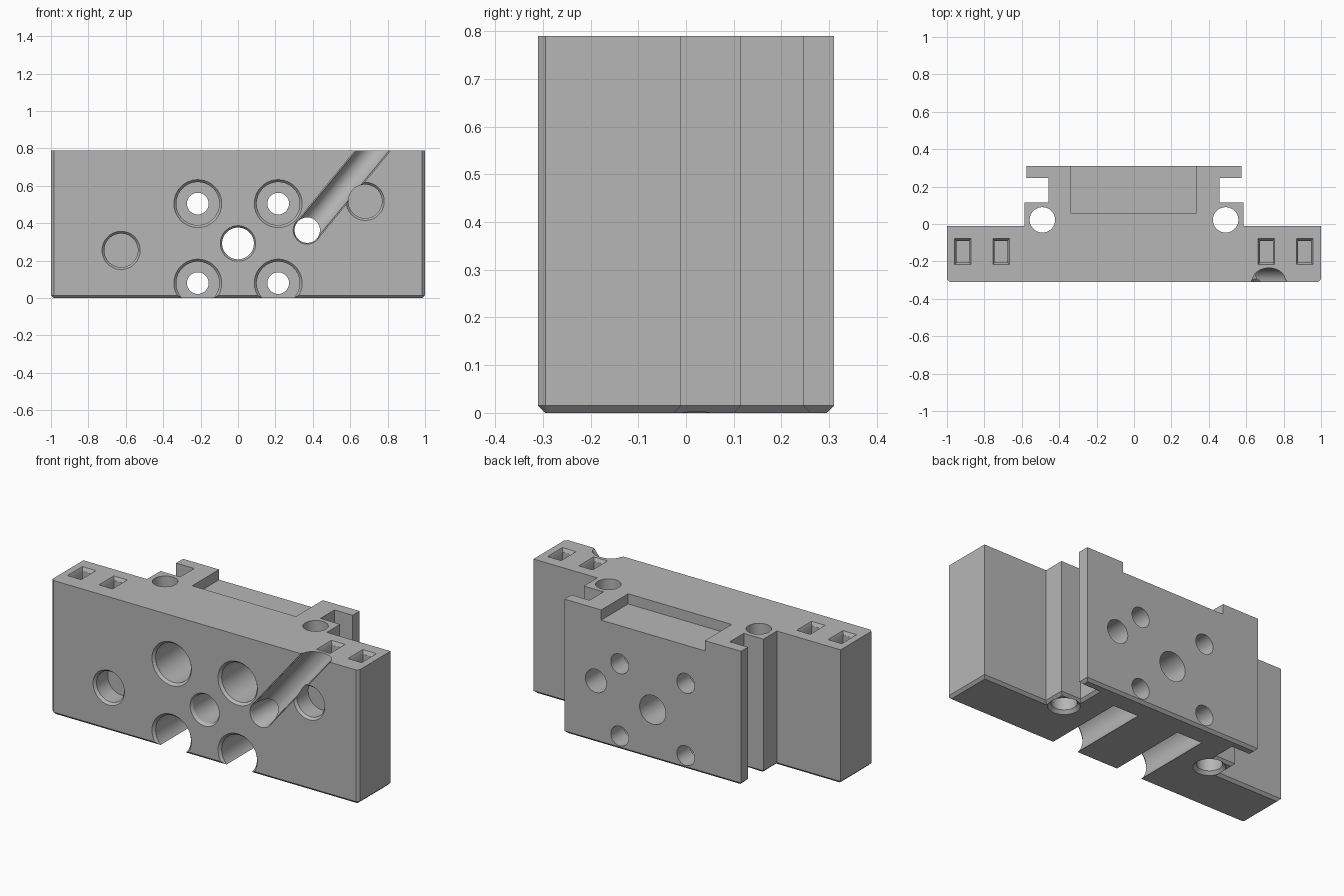
import bpy, bmesh, math
from mathutils import Matrix, Vector

old = bpy.data.objects.get("Cube")
if old:
    bpy.data.objects.remove(old, do_unlink=True)

H = 0.79       # block height
FRONT = -0.31  # front face
BACK = 0.31    # rear flange face
C = 0.015      # edge chamfer

grey = bpy.data.materials.new("plain_grey")
grey.use_nodes = True
grey.diffuse_color = (0.47, 0.47, 0.47, 1)
grey.node_tree.nodes["Principled BSDF"].inputs["Base Color"].default_value = (0.47, 0.47, 0.47, 1)


def make_object(name, bm):
    bmesh.ops.recalc_face_normals(bm, faces=bm.faces)
    mesh = bpy.data.meshes.new(name)
    bm.to_mesh(mesh)
    bm.free()
    mesh.materials.append(grey)
    obj = bpy.data.objects.new(name, mesh)
    bpy.context.collection.objects.link(obj)
    return obj


def cut(bm):
    """Subtract a closed mesh from the block."""
    tool = make_object("cutter", bm)
    tool.hide_render = True
    mod = block.modifiers.new("cut", 'BOOLEAN')
    mod.operation = 'DIFFERENCE'
    mod.solver = 'EXACT'
    mod.object = tool
    bpy.context.view_layer.objects.active = block
    bpy.ops.object.modifier_apply(modifier=mod.name)
    bpy.data.objects.remove(tool, do_unlink=True)


def bore(steps, matrix, sides=48):
    """Stepped round cutter: steps are (depth, radius) along local z."""
    bm = bmesh.new()
    rings = []
    for d, r in steps:
        rings.append([bm.verts.new(matrix @ Vector((r * math.cos(a), r * math.sin(a), d)))
                      for a in (math.tau * (i + 0.5) / sides for i in range(sides))])
    for a, b in zip(rings, rings[1:]):
        for i in range(sides):
            j = (i + 1) % sides
            bm.faces.new((a[i], a[j], b[j], b[i]))
    bm.faces.new(rings[0])
    bm.faces.new(rings[-1])
    cut(bm)


def front_bore(x, z, steps):
    bore(steps, Matrix.Translation((x, FRONT, z)) @ Matrix.Rotation(-math.pi / 2, 4, 'X'))


def box(lo, hi, matrix=Matrix(), taper=0.0):
    """Box cutter, its lower end narrowed by taper."""
    bm = bmesh.new()
    bmesh.ops.create_cube(bm, size=1)
    lo, hi = Vector(lo), Vector(hi)
    for v in bm.verts:
        low = v.co.z < 0
        v.co = Vector([l + (h - l) * (c + 0.5) for l, h, c in zip(lo, hi, v.co)])
        if low:
            for k in (0, 1):
                v.co[k] += taper if v.co[k] < (lo[k] + hi[k]) / 2 else -taper
        v.co = matrix @ v.co
    cut(bm)


# Block: mirrored plan outline pulled up, then bottom rim chamfered
half = [(1 - C, FRONT), (1, FRONT + C), (1, -0.01), (0.585, -0.01), (0.585, 0.115),
        (0.457, 0.115), (0.457, 0.245), (0.575, 0.245), (0.575, BACK)]
outline = half + [(-x, y) for x, y in reversed(half)]
bm = bmesh.new()
base = bm.faces.new([bm.verts.new((x, y, 0)) for x, y in outline])
bmesh.ops.extrude_face_region(bm, geom=[base], use_keep_orig=True)
bm.faces.ensure_lookup_table()
bm.verts.ensure_lookup_table()
for v in bm.verts[len(outline):]:
    v.co.z = H
bmesh.ops.recalc_face_normals(bm, faces=bm.faces)
rim = [e for e in bm.edges if all(v.co.z < 0.001 for v in e.verts)]
bmesh.ops.bevel(bm, geom=rim, offset=C, segments=1, affect='EDGES')
block = make_object("mounting_block", bm)

# Recess in the top of the rear flange
box((-0.34, 0.06, H - 0.06), (0.335, BACK + 0.1, H + 0.1))

# Four counterbored screw holes
for x in (-0.215, 0.215):
    for z in (0.08, 0.505):
        front_bore(x, z, [(-0.05, 0.128), (0, 0.128), (C, 0.115), (0.5, 0.115),
                          (0.5, 0.058), (0.8, 0.058)])

# Centre hole and side hole, both through
for x, z, r, rim_r in ((0, 0.292, 0.085, 0.095), (0.37, 0.363, 0.068, 0.075)):
    front_bore(x, z, [(-0.05, rim_r), (0, rim_r), (C, r), (0.8, r)])

# Two blind sockets
for x, z in ((-0.625, 0.255), (0.68, 0.517)):
    front_bore(x, z, [(-0.05, 0.102), (0, 0.102), (C, 0.09), (0.12, 0.09)])

# Slanted round channel from the side hole to the top edge
slant = (Matrix.Translation((0.37, -0.303, 0.363))
         @ Matrix.Rotation(math.radians(39.5), 4, 'Y'))
bore([(0, 0.068), (0.8, 0.068)], slant)
box((-0.073, -0.05, 0), (0.073, 0.003, 0.8), slant)

# Vertical pin holes, flared at the bottom
for x in (-0.49, 0.49):
    bore([(-0.1, 0.085), (0, 0.085), (0.018, 0.068), (H + 0.1, 0.068)],
         Matrix.Translation((x, 0.022, 0)))

# Rectangular pockets in the top, with a tapered mouth
for x in (-0.915, -0.71, 0.708, 0.912):
    box((x - 0.035, -0.205, H - 0.1), (x + 0.035, -0.09, H + 0.1))
    box((x - 0.045, -0.217, H - 0.02), (x + 0.045, -0.078, H + 0.001), taper=0.011)

# Smooth bores, crisp edges
bpy.ops.object.select_all(action='DESELECT')
block.select_set(True)
bpy.context.view_layer.objects.active = block
bpy.ops.object.shade_smooth_by_angle(angle=math.radians(30))
